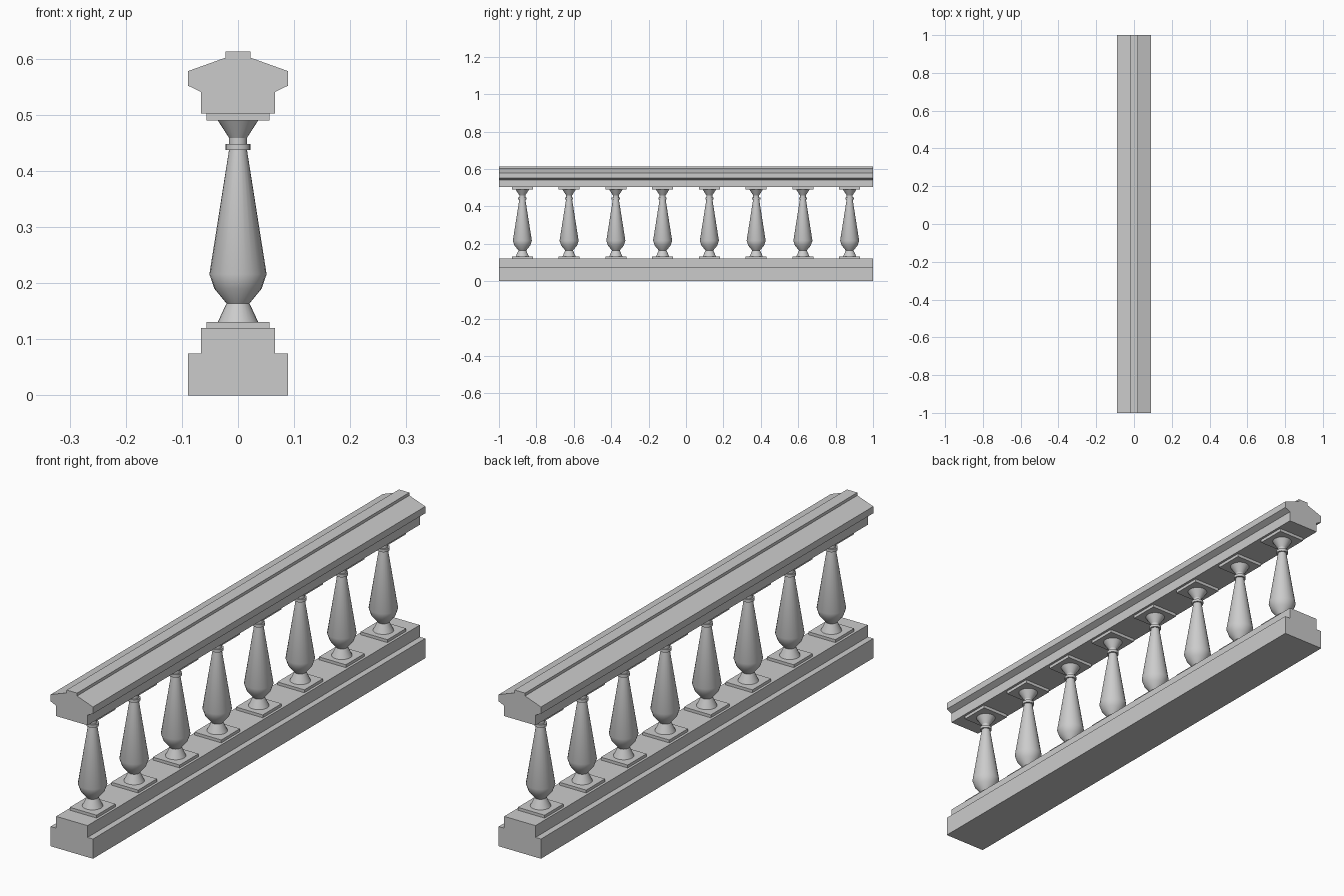
import bpy
import bmesh
import math

cube = bpy.data.objects.get("Cube")
if cube:
    bpy.data.objects.remove(cube, do_unlink=True)

stone = bpy.data.materials.new("grey_stone")
stone.use_nodes = True
GREY = (0.6, 0.6, 0.6, 1.0)
stone.diffuse_color = GREY
stone.node_tree.nodes["Principled BSDF"].inputs["Base Color"].default_value = GREY

LENGTH = 2.0
COUNT = 8
SPACING = LENGTH / COUNT
SIDES = 24


def finish(name, bm):
    bmesh.ops.recalc_face_normals(bm, faces=bm.faces)
    mesh = bpy.data.meshes.new(name)
    bm.to_mesh(mesh)
    bm.free()
    mesh.materials.append(stone)
    obj = bpy.data.objects.new(name, mesh)
    bpy.context.collection.objects.link(obj)
    return obj


def beam(name, half_profile):
    """Mirror a (half width, z) outline and extrude it along y."""
    outline = half_profile + [(-x, z) for x, z in reversed(half_profile)]
    bm = bmesh.new()
    end = bm.faces.new([bm.verts.new((x, -LENGTH / 2, z)) for x, z in outline])
    grown = bmesh.ops.extrude_face_region(bm, geom=[end], use_keep_orig=True)
    moved = [v for v in grown["geom"] if isinstance(v, bmesh.types.BMVert)]
    bmesh.ops.translate(bm, verts=moved, vec=(0, LENGTH, 0))
    return finish(name, bm)


def plate(name, y, z_low, z_high, half=0.0565):
    bm = bmesh.new()
    bmesh.ops.create_cube(bm, size=1)
    bmesh.ops.scale(bm, verts=bm.verts, vec=(2 * half, 2 * half, z_high - z_low))
    obj = finish(name, bm)
    obj.location = (0, y, (z_low + z_high) / 2)


def lathe(name, profile):
    """Turn a (radius, z) profile around the z axis."""
    bm = bmesh.new()
    rings = []
    for r, z in profile:
        angles = [2 * math.pi * i / SIDES for i in range(SIDES)]
        rings.append([bm.verts.new((r * math.cos(a), r * math.sin(a), z)) for a in angles])
    for low, high in zip(rings, rings[1:]):
        for i in range(SIDES):
            j = (i + 1) % SIDES
            bm.faces.new((low[i], low[j], high[j], high[i]))
    bm.faces.new(rings[0])
    bm.faces.new(rings[-1])
    return finish(name, bm)


# Stepped plinth and moulded handrail
beam("plinth", [(0.089, 0), (0.089, 0.075), (0.066, 0.075), (0.066, 0.12)])
beam("handrail", [(0.066, 0.502), (0.066, 0.541), (0.089, 0.552),
                  (0.089, 0.578), (0.022, 0.602), (0.022, 0.613)])

# Turned baluster: foot, neck, belly, tapering body, collar, flared top
baluster = lathe("baluster_1", [
    (0.036, 0.131), (0.0205, 0.164), (0.042, 0.19), (0.051, 0.216),
    (0.016, 0.4375), (0.022, 0.4375), (0.022, 0.4485), (0.016, 0.4485),
    (0.016, 0.459), (0.036, 0.49)])
bpy.context.view_layer.objects.active = baluster
baluster.select_set(True)
bpy.ops.object.shade_smooth_by_angle(angle=math.radians(30))

# Repeat the baluster with its square plates along the rail
for n in range(COUNT):
    y = (n - (COUNT - 1) / 2) * SPACING
    post = baluster
    if n:
        post = baluster.copy()
        post.name = f"baluster_{n + 1}"
        bpy.context.collection.objects.link(post)
    post.location.y = y
    plate(f"lower_plate_{n + 1}", y, 0.12, 0.131)
    plate(f"upper_plate_{n + 1}", y, 0.49, 0.502)
